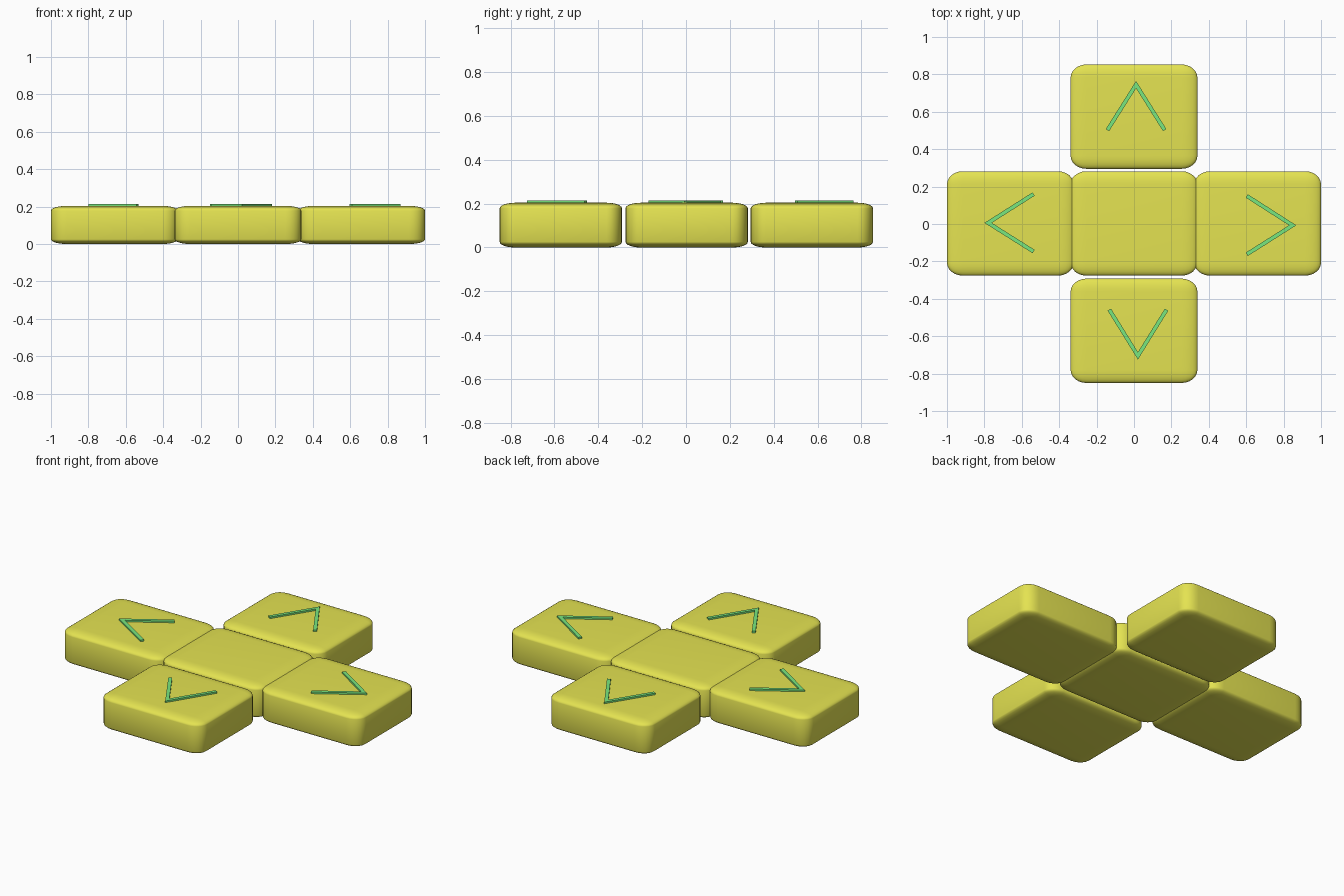
import bpy, bmesh
from mathutils import Vector

if "Cube" in bpy.data.objects:
    bpy.data.objects.remove(bpy.data.objects["Cube"])


def material(name, rgb):
    m = bpy.data.materials.new(name)
    m.diffuse_color = (*rgb, 1)
    m.use_nodes = True
    m.node_tree.nodes["Principled BSDF"].inputs["Base Color"].default_value = m.diffuse_color
    return m


yellow = material("bright yellow", (0.78, 0.77, 0.083))
green = material("mint green", (0.19, 0.80, 0.21))


def make_object(name, bm, mat):
    bmesh.ops.recalc_face_normals(bm, faces=bm.faces[:])
    mesh = bpy.data.meshes.new(name)
    bm.to_mesh(mesh)
    bm.free()
    mesh.materials.append(mat)
    ob = bpy.data.objects.new(name, mesh)
    bpy.context.collection.objects.link(ob)
    return ob


# Rounded key: a bevelled unit cube, then stretched so the rounding stretches too
def key(name, x, y):
    bm = bmesh.new()
    bmesh.ops.create_cube(bm, size=1)
    bmesh.ops.bevel(bm, geom=bm.edges[:], offset=0.125, segments=6,
                    profile=0.5, affect='EDGES')
    bmesh.ops.scale(bm, vec=(0.678, 0.558, 0.204), verts=bm.verts)
    bmesh.ops.translate(bm, vec=(x, y, 0.102), verts=bm.verts)
    ob = make_object(name, bm, yellow)
    bpy.context.view_layer.objects.active = ob
    ob.select_set(True)
    bpy.ops.object.shade_smooth_by_angle()
    ob.select_set(False)


# Chevron: two mitred strokes standing slightly proud of the key
def chevron(name, a, tip, b, half=0.0105):
    a, tip, b = Vector(a), Vector(tip), Vector(b)
    d1, d2 = (tip - a).normalized(), (b - tip).normalized()
    n1, n2 = Vector((-d1.y, d1.x)), Vector((-d2.y, d2.x))
    m = (n1 + n2).normalized()
    m *= half / m.dot(n1)
    outline = [a + n1 * half, tip + m, b + n2 * half,
               b - n2 * half, tip - m, a - n1 * half]
    bm = bmesh.new()
    v = [bm.verts.new((p.x, p.y, 0.196)) for p in outline]
    faces = [bm.faces.new((v[0], v[1], v[4], v[5])),
             bm.faces.new((v[1], v[2], v[3], v[4]))]
    ext = bmesh.ops.extrude_face_region(bm, geom=faces, use_keep_orig=True)
    top = [g for g in ext["geom"] if isinstance(g, bmesh.types.BMVert)]
    bmesh.ops.translate(bm, vec=(0, 0, 0.018), verts=top)
    make_object(name, bm, green)


# Cross of five keys
key("centre_key", 0, 0.003)
key("left_key", -0.661, 0.003)
key("right_key", 0.661, 0.003)
key("back_key", 0, 0.574)
key("front_key", 0, -0.571)

# Direction marks
chevron("back_arrow", (-0.142, 0.502), (0.011, 0.745), (0.164, 0.502))
chevron("front_arrow", (-0.132, -0.458), (0.021, -0.705), (0.174, -0.458))
chevron("left_arrow", (-0.537, 0.160), (-0.780, 0.006), (-0.537, -0.147))
chevron("right_arrow", (0.603, 0.150), (0.848, -0.007), (0.603, -0.162))
